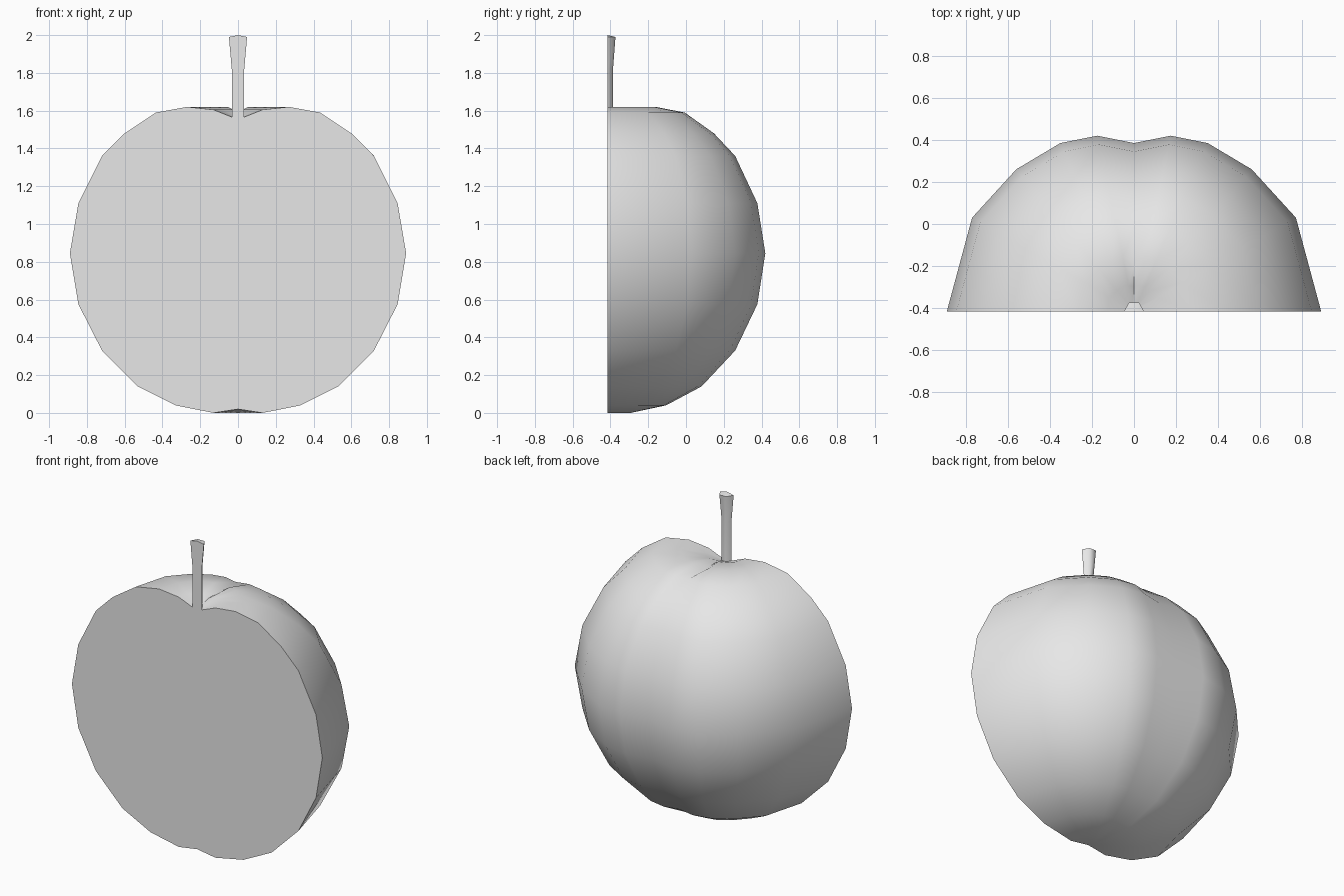
import bpy, bmesh, math

old = bpy.data.objects.get("Cube")
if old:
    bpy.data.objects.remove(old, do_unlink=True)

CUT_Y = -0.415  # plane of the flat cut

mat = bpy.data.materials.new("plain grey")
mat.use_nodes = True
mat.diffuse_color = (0.8, 0.8, 0.8, 1)
mat.node_tree.nodes["Principled BSDF"].inputs["Base Color"].default_value = (0.8, 0.8, 0.8, 1)


def half_turned(name, profile, outline, bottom, top, angle, groove=None):
    """Sweep a profile (radius, z) along a half outline of unit radius; close it on the cut plane."""
    bm = bmesh.new()
    low = bm.verts.new((0, CUT_Y, bottom))
    high = bm.verts.new((0, CUT_Y, top))
    middle = len(outline) // 2
    columns = []
    for i, (ox, oy) in enumerate(outline):
        column = []
        for r, z in profile:
            if groove and i == middle:
                z = min(z, groove)
            column.append(bm.verts.new((ox * r, CUT_Y + oy * r, z)))
        columns.append(column)
    for a, b in zip(columns, columns[1:]):
        bm.faces.new((low, b[0], a[0]))
        bm.faces.new((high, a[-1], b[-1]))
        for k in range(len(profile) - 1):
            bm.faces.new((a[k], b[k], b[k + 1], a[k + 1]))
    # Flat cut face
    bm.faces.new([low] + columns[0] + [high] + columns[-1][::-1])
    bmesh.ops.recalc_face_normals(bm, faces=bm.faces)
    mesh = bpy.data.meshes.new(name)
    bm.to_mesh(mesh)
    bm.free()
    mesh.materials.append(mat)
    obj = bpy.data.objects.new(name, mesh)
    bpy.context.collection.objects.link(obj)
    bpy.ops.object.select_all(action="DESELECT")
    obj.select_set(True)
    bpy.context.view_layer.objects.active = obj
    bpy.ops.object.shade_smooth_by_angle(angle=math.radians(angle))
    return obj


# Fruit half: lobed outline with a groove down the back
side = [(0.89, 0), (0.77, 0.445), (0.56, 0.675), (0.35, 0.80), (0.175, 0.835)]
lobed = side + [(0, 0.80)] + [(-x, y) for x, y in reversed(side)]
lobed = [(x / 0.89, y / 0.89) for x, y in lobed]
fruit = [(0.13, 0), (0.33, 0.04), (0.53, 0.14), (0.72, 0.33), (0.845, 0.575),
         (0.89, 0.845), (0.845, 1.11), (0.72, 1.36), (0.60, 1.48), (0.435, 1.59),
         (0.27, 1.62), (0.13, 1.605), (0.03, 1.565)]
half_turned("fruit_half", fruit, lobed, 0.02, 1.56, 40, groove=1.588)

# Stem half: half hexagon, flared at the tip
hexagon = [(math.cos(i * math.pi / 3), math.sin(i * math.pi / 3)) for i in range(4)]
stem = [(0.033, 1.55), (0.033, 1.82), (0.048, 1.99)]
half_turned("stem_half", stem, hexagon, 1.55, 2.0, 65)
